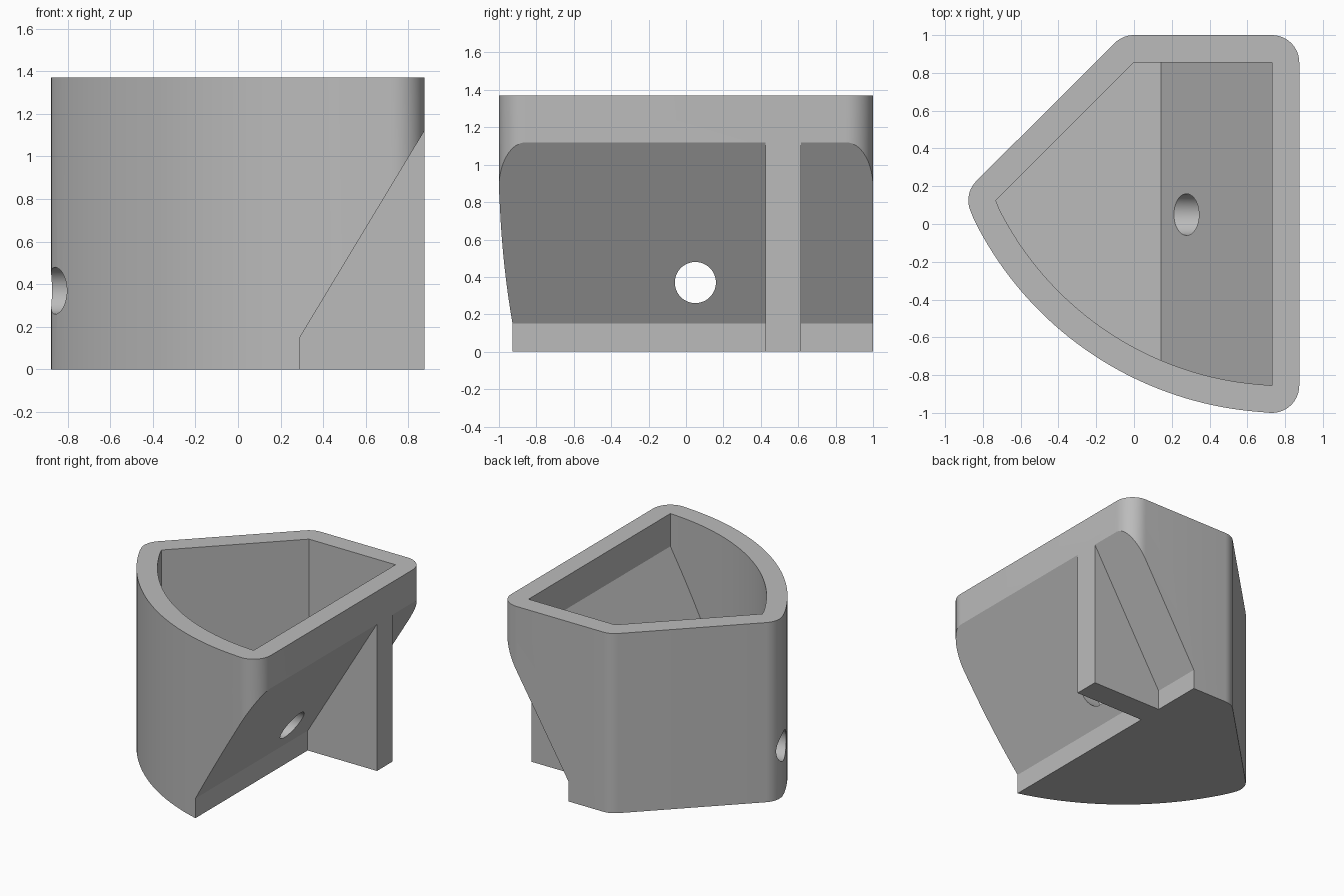
import bpy, bmesh
from math import atan2, cos, sin, pi, radians, ceil
from mathutils import Vector

cube = bpy.data.objects.get("Cube")
if cube:
    bpy.data.objects.remove(cube, do_unlink=True)

WALL = 0.145
HEIGHT = 1.37

grey = bpy.data.materials.new("light_grey")
grey.use_nodes = True
colour = (0.5, 0.5, 0.5, 1)
grey.diffuse_color = colour
grey.node_tree.nodes["Principled BSDF"].inputs["Base Color"].default_value = colour


def prism(name, points, along):
    """Closed polygon of 3D points, extruded by a vector."""
    bm = bmesh.new()
    face = bm.faces.new([bm.verts.new(p) for p in points])
    top = bmesh.ops.extrude_face_region(bm, geom=[face])["geom"]
    bmesh.ops.translate(bm, vec=along, verts=[v for v in top if isinstance(v, bmesh.types.BMVert)])
    bmesh.ops.recalc_face_normals(bm, faces=bm.faces)
    mesh = bpy.data.meshes.new(name)
    bm.to_mesh(mesh)
    bm.free()
    mesh.materials.append(grey)
    obj = bpy.data.objects.new(name, mesh)
    bpy.context.collection.objects.link(obj)
    return obj


def cut(target, cutter):
    """Subtract the cutter and discard it."""
    cutter.hide_render = True
    mod = target.modifiers.new("cut", 'BOOLEAN')
    mod.operation, mod.solver, mod.object = 'DIFFERENCE', 'EXACT', cutter
    bpy.context.view_layer.objects.active = target
    bpy.ops.object.modifier_apply(modifier=mod.name)
    bpy.data.objects.remove(cutter, do_unlink=True)


def round_offset(points, r):
    """Grow a counter-clockwise outline outward with rounded corners."""
    result = []
    for i, p in enumerate(points):
        before, after = p - points[i - 1], points[(i + 1) % len(points)] - p
        a = atan2(-before.x, before.y)
        turn = (atan2(-after.x, after.y) - a + pi) % (2 * pi) - pi
        steps = max(1, ceil(abs(turn) / radians(7)))
        for k in range(steps + 1) if steps > 1 else [0.5]:
            t = a + turn * k / steps
            result.append(p + Vector((cos(t), sin(t))) * r)
    return result


# Inner outline: three straight sides and one bowed front side
left, front = Vector((-0.732, 0.125)), Vector((0.73, -0.855))
centre = Vector((0.802, 0.841))
a0 = atan2(*(left - centre).yx) % (2 * pi)
a1 = atan2(*(front - centre).yx) % (2 * pi)
inner = [Vector((0.73, 0.855)), Vector((0, 0.855)), left]
STEPS = 40
for i in range(1, STEPS):
    t = a0 + (a1 - a0) * i / STEPS
    inner.append(centre + Vector((cos(t), sin(t))) * 1.696)
inner.append(front)
outer = round_offset(inner, WALL)

# Solid body
body = prism("bin_body", [(p.x, p.y, 0) for p in outer], (0, 0, HEIGHT))


def slope_wedge(name, x, z, y0, y1):
    """Block beneath the slanted underside, starting at x, z."""
    run, rise = 0.585 * 1.3, 0.97 * 1.3
    profile = [(x, -0.2), (x, z), (x + run, z + rise), (x + run, -0.2)]
    return prism(name, [(px, y0, pz) for px, pz in profile], (0, y1 - y0, 0))


# Slanted underside on both sides of the support fin
cut(body, slope_wedge("front_undercut", 0.29, 0.15, -1.3, 0.425))
cut(body, slope_wedge("back_undercut", 0.29, 0.15, 0.615, 1.3))

# Hollow with matching slanted floor
cavity = prism("cavity", [(p.x, p.y, WALL) for p in inner], (0, 0, HEIGHT))
cut(cavity, slope_wedge("floor_slope", 0.142, WALL, -1.3, 1.3))
cut(body, cavity)

# Round hole straight through
ring = [(-1.5, 0.05 + 0.11 * cos(2 * pi * i / 48), 0.37 + 0.11 * sin(2 * pi * i / 48)) for i in range(48)]
cut(body, prism("cross_hole", ring, (3, 0, 0)))

bpy.ops.object.select_all(action='DESELECT')
body.select_set(True)
bpy.context.view_layer.objects.active = body
bpy.ops.object.shade_smooth_by_angle(angle=radians(20))
